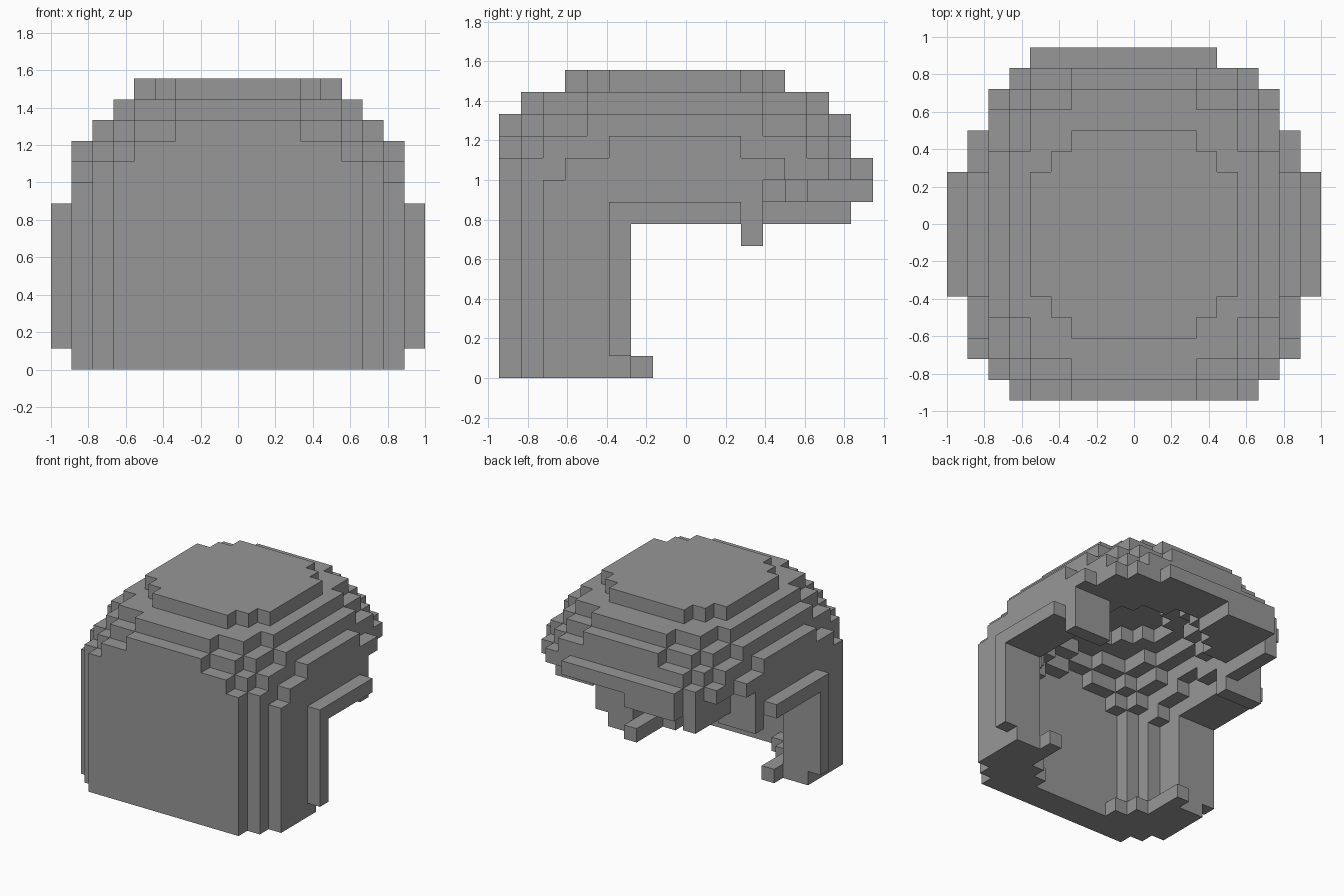
import bpy
import bmesh
from mathutils import Vector

cube = bpy.data.objects.get("Cube")
if cube:
    bpy.data.objects.remove(cube)

UNIT = 2 / 18                      # edge of one block
ORIGIN = Vector((0, -8.5, 0))      # the grid is 17 blocks deep

grey = bpy.data.materials.new("hair_grey")
grey.use_nodes = True
COLOUR = (0.31, 0.31, 0.31, 1)
grey.diffuse_color = COLOUR
grey.node_tree.nodes["Principled BSDF"].inputs["Base Color"].default_value = COLOUR


def box(x0, x1, y0, y1, z0, z1):
    """Set of blocks in half-open ranges."""
    return {(x, y, z) for x in range(x0, x1) for y in range(y0, y1) for z in range(z0, z1)}


def both_sides(cells):
    return cells | {(-1 - x, y, z) for x, y, z in cells}


def layer(plan, z, inset_x=0, inset_y=0):
    """One rounded layer, optionally drawn in from its edge."""
    cells = set()
    for half, first, last in plan:
        w = half - inset_x
        cells |= box(-w, w, first + inset_y, last + 1 - inset_y, z, z + 1)
    return cells


def build(name, cells):
    """Skin a set of blocks with its outer faces only."""
    bm = bmesh.new()
    for cell in cells:
        for axis in range(3):
            for sign in (-1, 1):
                step = Vector((0, 0, 0))
                step[axis] = sign
                if tuple(int(a + b) for a, b in zip(cell, step)) in cells:
                    continue
                u, v = Vector((0, 0, 0)), Vector((0, 0, 0))
                u[(axis + 1) % 3] = v[(axis + 2) % 3] = 0.5
                mid = Vector(cell) + Vector((0.5, 0.5, 0.5)) + step / 2 + ORIGIN
                ring = [mid - u - v, mid + u - v, mid + u + v, mid - u + v]
                if sign < 0:
                    ring.reverse()
                bm.faces.new([bm.verts.new(p * UNIT) for p in ring])
    bmesh.ops.remove_doubles(bm, verts=bm.verts, dist=UNIT / 100)
    mesh = bpy.data.meshes.new(name)
    bm.to_mesh(mesh)
    bm.free()
    mesh.materials.append(grey)
    obj = bpy.data.objects.new(name, mesh)
    bpy.context.collection.objects.link(obj)


# Rounded plan of each layer: (half width, first row, last row) rectangles
lower = [(6, 0, 15), (7, 1, 14), (8, 2, 12)]
plans = {z: lower for z in range(9)}
plans[9] = [(6, 0, 15), (7, 1, 14), (8, 3, 12)]
plans[10] = [(5, 0, 15), (6, 1, 14), (7, 2, 13), (8, 5, 10)]
plans[11] = [(3, 0, 15), (5, 1, 14), (6, 2, 13), (7, 4, 11)]
plans[12] = [(3, 1, 14), (5, 2, 13), (6, 4, 11)]
plans[13] = [(3, 3, 12), (4, 4, 11), (5, 5, 10)]

# Hollow cap: walls and roof two blocks thick, with a wider rim at the hem
shell = set()
for z, plan in plans.items():
    shell |= layer(plan, z)
    if z == 0:
        shell -= layer(plan, z, 3, 2)
    elif z + 2 in plans:
        shell -= layer(plans[z + 2], z, 2, 2)


def is_hair(cell):
    x, y, z = cell
    face_opening = (z < 9 and y > 11) or (z < 7 and y > 5)
    return not face_opening


cap = {c for c in shell if is_hair(c)}

# Sideburn tufts and inward curls at the hem
cap |= both_sides(box(5, 8, 11, 12, 6, 9))
cap |= both_sides(box(5, 6, 6, 7, 0, 1))
build("hair_cap", cap)

# L-shaped ridges on both sides
for name, x in (("left_ridge", 8), ("right_ridge", -9)):
    build(name, box(x, x + 1, 5, 6, 1, 8) | box(x, x + 1, 5, 11, 7, 8))

# Fringe over the face opening, swept to one side
fringe = box(-5, 4, 16, 17, 9, 10)
fringe |= box(-5, -1, 16, 17, 8, 9) | box(-6, -1, 14, 16, 8, 9)
fringe |= box(-6, -2, 13, 14, 8, 9) | box(-6, -3, 12, 13, 8, 9)
fringe |= box(-6, -5, 12, 16, 7, 8)
build("fringe", fringe)
